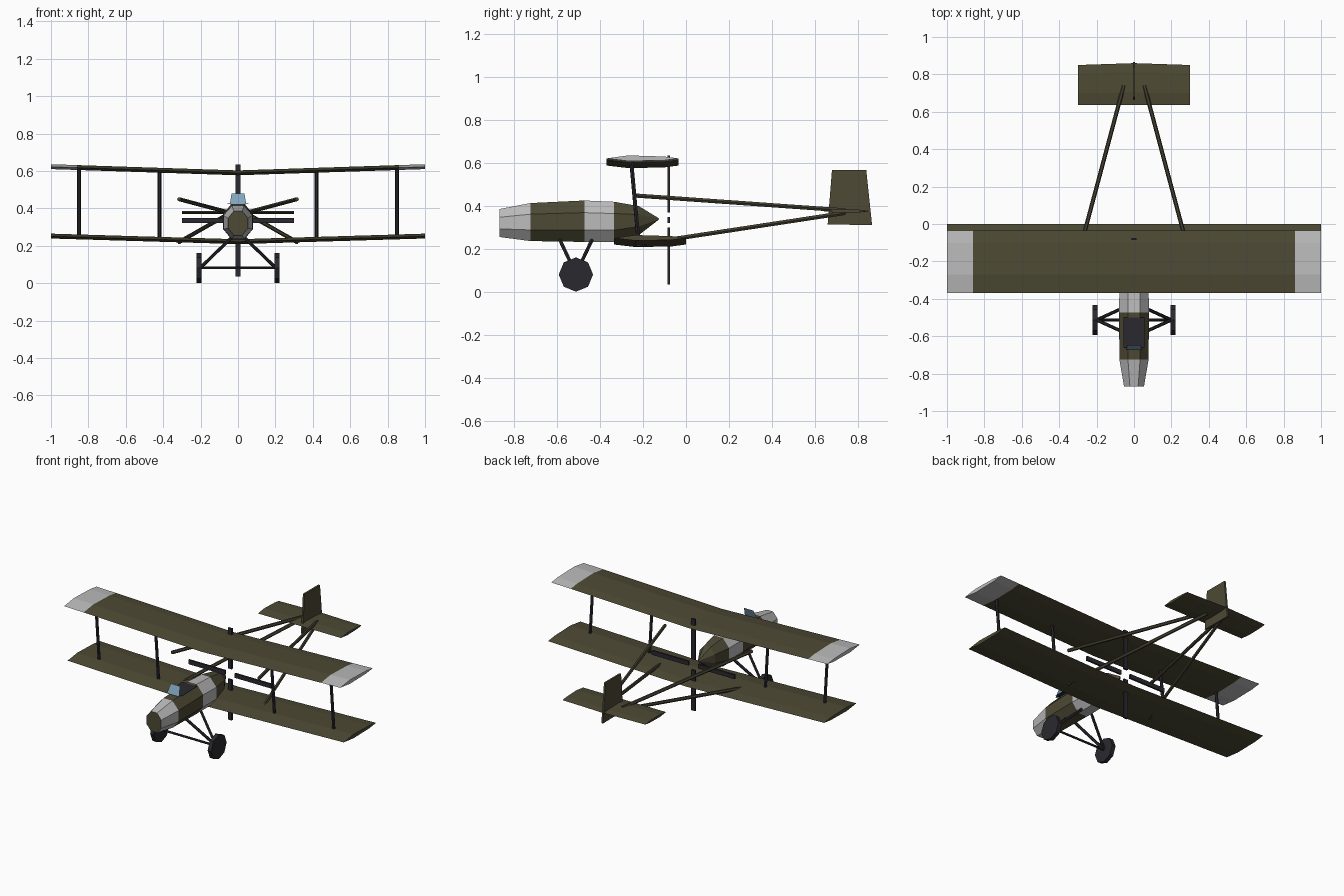
import bpy, bmesh, math
from mathutils import Vector

if "Cube" in bpy.data.objects:
    bpy.data.objects.remove(bpy.data.objects["Cube"])


def material(name, rgb):
    m = bpy.data.materials.new(name)
    m.diffuse_color = (*rgb, 1)
    m.use_nodes = True
    m.node_tree.nodes["Principled BSDF"].inputs["Base Color"].default_value = m.diffuse_color
    return m


OLIVE = material("olive", (0.075, 0.068, 0.035))
WOOD = material("wood", (0.06, 0.054, 0.032))
PALE = material("pale_grey", (0.5, 0.5, 0.5))
DARK = material("dark", (0.022, 0.022, 0.028))
GLASS = material("glass", (0.22, 0.38, 0.52))


def finish(name, bm, mats):
    bmesh.ops.remove_doubles(bm, verts=bm.verts, dist=1e-5)
    bmesh.ops.recalc_face_normals(bm, faces=bm.faces)
    me = bpy.data.meshes.new(name)
    bm.to_mesh(me)
    bm.free()
    for m in mats:
        me.materials.append(m)
    ob = bpy.data.objects.new(name, me)
    bpy.context.collection.objects.link(ob)
    return ob


def loft(name, rings, bands, mats, caps=(0, 0)):
    """Skin a list of rings; bands gives the material index of each span."""
    bm = bmesh.new()
    rows = [[bm.verts.new(p) for p in r] for r in rings]
    n = len(rows[0])
    for a, b, mi in zip(rows, rows[1:], bands):
        for i in range(n):
            j = (i + 1) % n
            bm.faces.new((a[i], a[j], b[j], b[i])).material_index = mi
    for row, mi in zip((rows[0], rows[-1]), caps):
        if mi is not None:
            bm.faces.new(row).material_index = mi
    return finish(name, bm, mats)


def rod(name, a, b, r, mat, sides=6):
    a, b = Vector(a), Vector(b)
    q = (b - a).to_track_quat('Z', 'Y')
    ring = [q @ Vector((r * math.cos(t), r * math.sin(t), 0))
            for t in (2 * math.pi * i / sides for i in range(sides))]
    return loft(name, [[a + p for p in ring], [b + p for p in ring]], [0], [mat])


def box(name, center, size, mat):
    bm = bmesh.new()
    bmesh.ops.create_cube(bm, size=1)
    for v in bm.verts:
        v.co = Vector(center) + Vector([c * s for c, s in zip(v.co, size)])
    return finish(name, bm, [mat])


def panel(name, pts, mat):
    bm = bmesh.new()
    bm.faces.new([bm.verts.new(p) for p in pts])
    return finish(name, bm, [mat])


# Faceted aerofoil: (chord fraction, height)
FOIL = [(0, 0), (0.3, 0.014), (0.8, 0.009), (1, 0), (0.8, -0.009), (0.3, -0.012)]


def wing(name, y0, y1, z, rise, xs, bands, thick=1, bulge=0, caps=(0, 0)):
    rings = []
    for x in xs:
        tail = y1 + bulge * (1 - abs(x) / xs[-1])
        rings.append([(x, y0 + c * (tail - y0), z + rise * abs(x) + h * thick) for c, h in FOIL])
    return loft(name, rings, bands, [OLIVE, PALE], caps)


# Main wings and tailplane
wing("upper_wing", -0.37, -0.035, 0.589, 0.033, (-1, -0.86, 0, 0.86, 1), (1, 0, 0, 1), caps=(1, 1))
wing("lower_wing", -0.335, 0, 0.221, 0.03, (-1, 0, 1), (0, 0))
wing("tailplane", 0.635, 0.85, 0.377, 0, (-0.3, 0, 0.3), (0, 0), 0.65, 0.01)

# Fin
fin = [(0.68, 0.567), (0.84, 0.567), (0.867, 0.312), (0.66, 0.314)]
loft("fin", [[(x, y, z) for y, z in fin] for x in (-0.006, 0.006)], [0], [OLIVE])

# Octagonal fuselage: (y, half width, bottom, top)
BODY = [(-0.87, 0.053, 0.256, 0.386), (-0.725, 0.078, 0.237, 0.414), (-0.474, 0.08, 0.233, 0.426),
        (-0.335, 0.078, 0.233, 0.42), (-0.22, 0.055, 0.265, 0.4), (-0.125, 0.002, 0.338, 0.342)]
k = 1 / math.cos(math.pi / 8)
angles = [math.pi * (i + 0.5) / 4 for i in range(8)]
loft("fuselage",
     [[(w * k * math.cos(t), y, (lo + hi) / 2 + (hi - lo) / 2 * k * math.sin(t)) for t in angles]
      for y, w, lo, hi in BODY],
     (1, 0, 1, 0, 0), [OLIVE, PALE])

# Cockpit opening and windscreen
panel("cockpit", [(-0.055, -0.66, 0.425), (0.055, -0.66, 0.425),
                  (0.055, -0.5, 0.428), (-0.055, -0.5, 0.428)], DARK)
panel("windscreen", [(-0.044, -0.672, 0.422), (0.044, -0.672, 0.422),
                     (0.034, -0.648, 0.48), (-0.034, -0.648, 0.48)], GLASS)

# Pusher propeller: four separate blades round an open hub
HUB, R0, R1 = 0.335, 0.035, 0.3
mid, span = (R0 + R1) / 2, R1 - R0
for s, side in ((-1, "a"), (1, "b")):
    box("propeller_blade_x_" + side, (s * mid, -0.08, HUB), (span, 0.012, 0.028), DARK)
    box("propeller_blade_z_" + side, (0, -0.08, HUB + s * mid), (0.028, 0.012, span), DARK)

# Parts repeated left and right
for s, side in ((-1, "left"), (1, "right")):
    for x, pos in ((0.42, "inner"), (0.85, "outer")):
        rod(f"{pos}_wing_strut_{side}", (s * x, -0.222, 0.225 + 0.03 * x),
            (s * x, -0.255, 0.585 + 0.033 * x), 0.01, DARK)
    # Tail booms
    rod("upper_boom_" + side, (s * 0.315, -0.233, 0.449), (s * 0.055, 0.74, 0.38), 0.011, WOOD)
    rod("lower_boom_" + side, (s * 0.315, -0.233, 0.22), (s * 0.055, 0.74, 0.368), 0.011, WOOD)
    # Undercarriage
    rod("wheel_" + side, (s * 0.195, -0.513, 0.081), (s * 0.221, -0.513, 0.081), 0.08, DARK, 8)
    for dy, pos in ((-0.075, "front"), (0.075, "rear")):
        rod(f"{pos}_wheel_leg_{side}", (s * 0.2, -0.513, 0.084), (s * 0.035, -0.513 + dy, 0.243), 0.009, DARK)
rod("axle", (-0.2, -0.513, 0.083), (0.2, -0.513, 0.083), 0.007, DARK)
